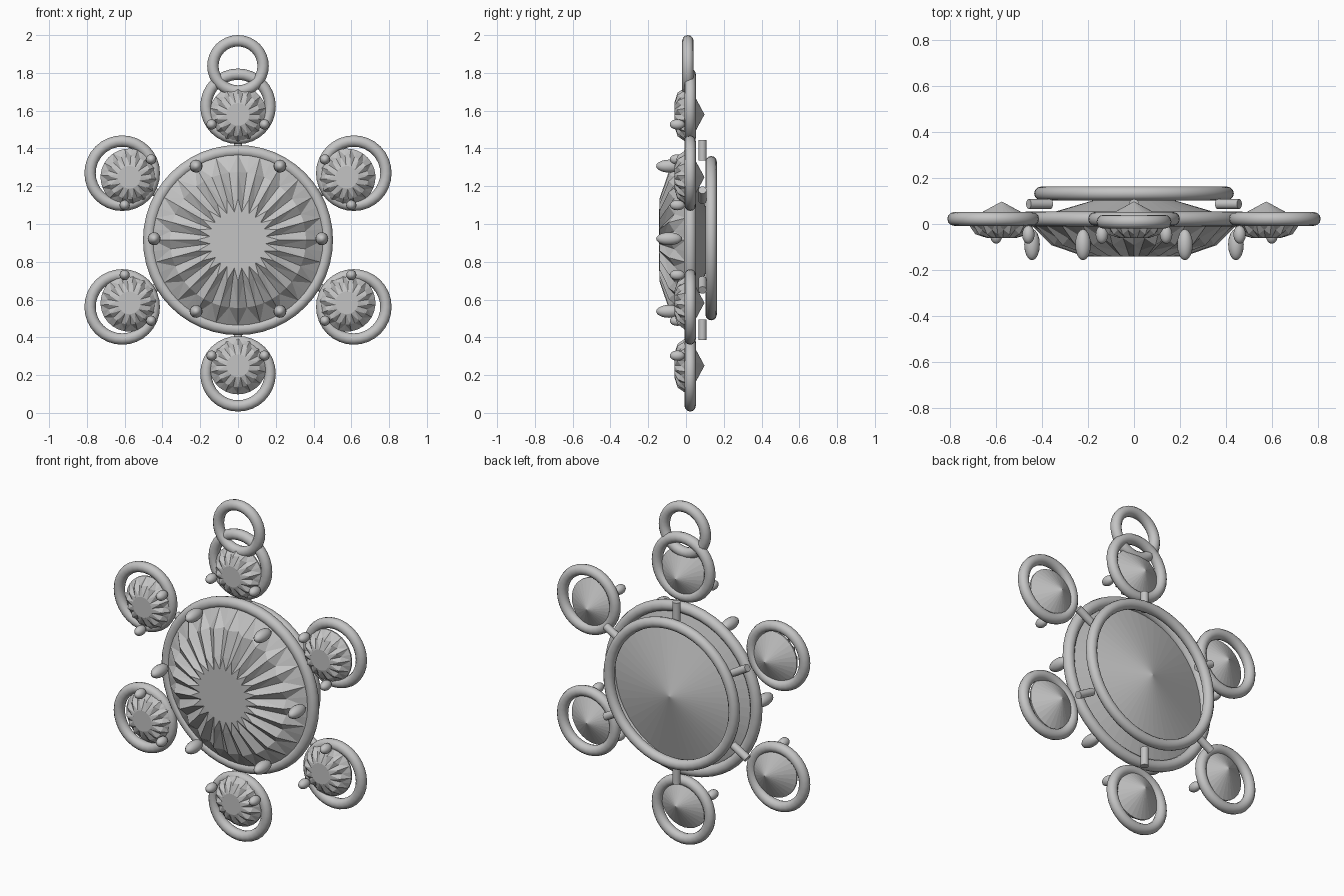
import bpy, bmesh, math
from mathutils import Vector

if "Cube" in bpy.data.objects:
    bpy.data.objects.remove(bpy.data.objects["Cube"])

CZ = 0.915            # height of the medallion centre
SIX = [i * math.pi / 3 for i in range(6)]

metal = bpy.data.materials.new("plain_grey")
metal.diffuse_color = (0.55, 0.55, 0.55, 1)
metal.use_nodes = True
metal.node_tree.nodes["Principled BSDF"].inputs["Base Color"].default_value = metal.diffuse_color


def finish(ob, name, smooth=True):
    ob.name = name
    ob.data.materials.append(metal)
    if smooth:
        bpy.ops.object.shade_smooth_by_angle(angle=math.radians(40))
    return ob


def polar(radial, angle, y, side=0.0):
    """Point at a clock angle about the medallion centre, with sideways offset."""
    s, c = math.sin(angle), math.cos(angle)
    return Vector((radial * s + side * c, y, CZ + radial * c - side * s))


def ring(name, loc, outer, minor, seg=40):
    bpy.ops.mesh.primitive_torus_add(location=loc, rotation=(math.pi / 2, 0, 0),
                                     major_radius=outer - minor, minor_radius=minor,
                                     major_segments=seg, minor_segments=12)
    finish(bpy.context.object, name)


def prong(name, loc, radius, half):
    bpy.ops.mesh.primitive_uv_sphere_add(segments=16, ring_count=10, radius=1, location=loc)
    ob = bpy.context.object
    ob.scale = (radius, half, radius)
    finish(ob, name)


def gem(name, loc, ribs, profile, apex, turn=0.0):
    """Cut stone: profile rows are (radius, ridge y, valley y), closed by a back point."""
    bm = bmesh.new()
    n = ribs * 2
    rows = []
    for r, ridge, valley in profile:
        rows.append([bm.verts.new((r * math.sin(turn + k * math.tau / n),
                                   valley if k % 2 else ridge,
                                   r * math.cos(turn + k * math.tau / n))) for k in range(n)])
    bm.faces.new(rows[0])
    for a, b in zip(rows, rows[1:]):
        for k in range(n):
            j = (k + 1) % n
            # split along the ridges for pleated facets
            if k % 2:
                bm.faces.new((a[k], a[j], b[j]))
                bm.faces.new((a[k], b[j], b[k]))
            else:
                bm.faces.new((a[k], a[j], b[k]))
                bm.faces.new((a[j], b[j], b[k]))
    tip = bm.verts.new((0, apex, 0))
    for k in range(n):
        bm.faces.new((rows[-1][k], rows[-1][(k + 1) % n], tip))
    bmesh.ops.recalc_face_normals(bm, faces=bm.faces)
    me = bpy.data.meshes.new(name)
    bm.to_mesh(me)
    bm.free()
    ob = bpy.data.objects.new(name, me)
    ob.location = loc
    bpy.context.collection.objects.link(ob)
    finish(ob, name, smooth=False)


# Central stone with its front bezel and back ring
gem("centre_stone", (0, 0, CZ), 24,
    [(0.15, -0.142, -0.142), (0.22, -0.140, -0.115),
     (0.36, -0.092, -0.062), (0.452, 0.0, 0.0), (0.452, 0.022, 0.022)], 0.155)
ring("front_bezel", (0, 0.022, CZ), 0.503, 0.032, 48)
ring("back_ring", (0, 0.133, CZ + 0.01), 0.435, 0.03, 48)

# Prongs of the central stone
for i, a in enumerate(SIX):
    prong(f"centre_prong_{i}", polar(0.444, a + math.pi / 6, -0.09) + Vector((0, 0, 0.007)),
          0.034, 0.068)

# Six satellite settings: ring, stone, two prongs and a connecting bar
for i, a in enumerate(SIX):
    ring(f"small_ring_{i}", polar(0.708, a, 0.022), 0.2, 0.03, 32)
    gem(f"small_stone_{i}", polar(0.665, a, 0), 14,
        [(0.06, -0.062, -0.062), (0.115, -0.045, -0.026),
         (0.152, 0.008, 0.008), (0.152, 0.016, 0.016)], 0.098, a)
    for s in (-1, 1):
        prong(f"small_prong_{i}_{s}", polar(0.612, a, -0.046, 0.14 * s), 0.027, 0.04)
    bpy.ops.mesh.primitive_cylinder_add(vertices=12, radius=0.022, depth=0.11,
                                        location=polar(0.475, a, 0.087), rotation=(0, a, 0))
    finish(bpy.context.object, f"connecting_bar_{i}")

# Hanging loop at the top
ring("hanging_loop", (0, 0.01, 1.837), 0.163, 0.03, 32)
